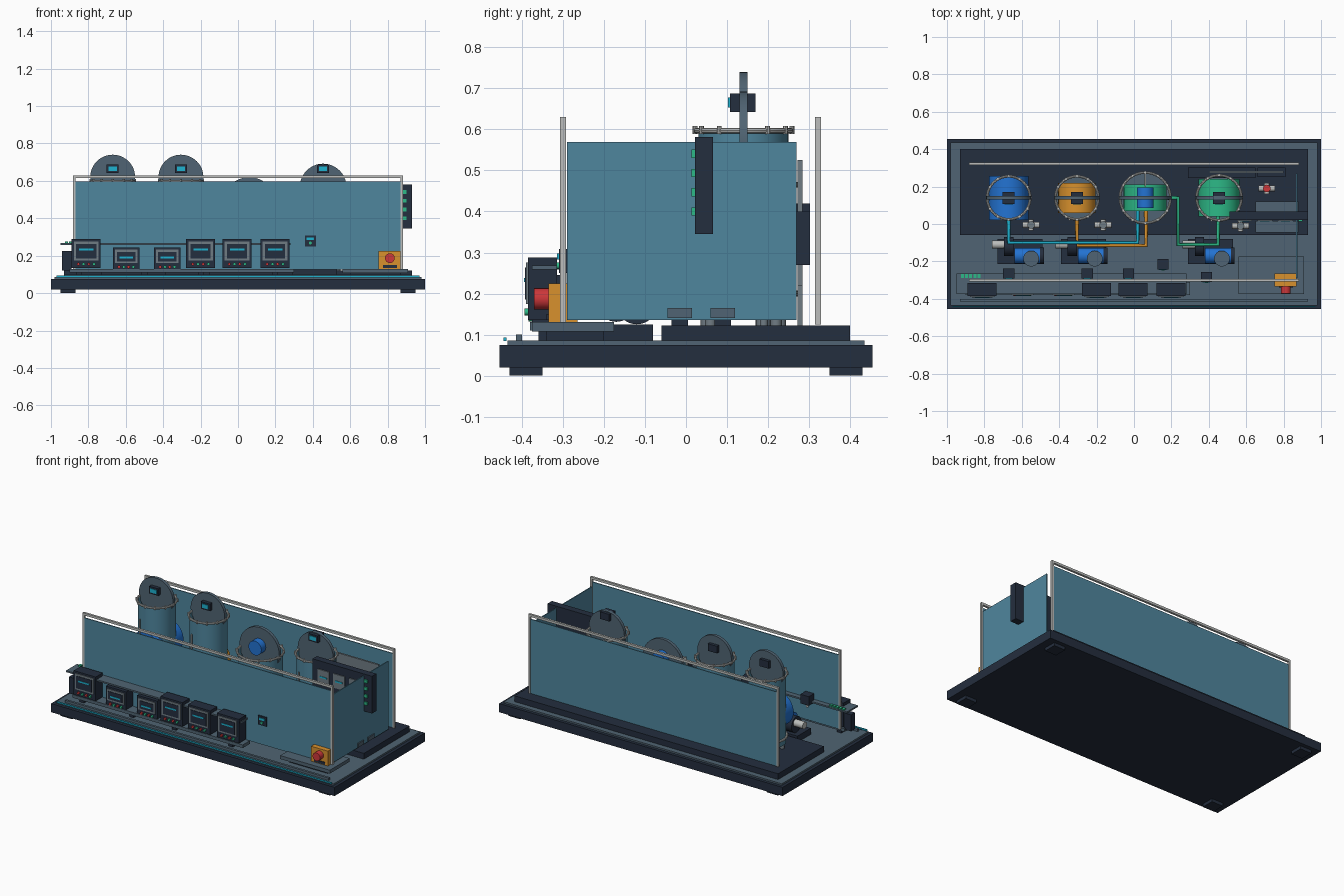
import bpy, math
from mathutils import Vector

if "Cube" in bpy.data.objects:
    bpy.data.objects.remove(bpy.data.objects["Cube"])


def material(name, r, g, b):
    lin = [((c / 255 + 0.055) / 1.055) ** 2.4 for c in (r, g, b)] + [1]
    m = bpy.data.materials.new(name)
    m.use_nodes = True
    m.diffuse_color = lin
    m.node_tree.nodes["Principled BSDF"].inputs["Base Color"].default_value = lin
    return m


glass = material("blue glass", 79, 134, 158)
steel = material("slate steel", 80, 100, 115)
dark = material("dark navy", 36, 46, 62)
pale = material("pale metal", 188, 190, 188)
grey = material("mid grey", 112, 124, 132)
blue = material("blue", 35, 115, 210)
orange = material("orange", 216, 145, 45)
green = material("green", 45, 185, 135)
cyan = material("cyan", 30, 178, 208)
red = material("red", 205, 55, 58)


def finish(name, mat, smooth=False):
    ob = bpy.context.object
    ob.name = name
    ob.data.materials.append(mat)
    if smooth:
        bpy.ops.object.shade_smooth_by_angle(angle=math.radians(40))
    return ob


def box(name, mat, x, y, z):
    """Box from (low, high) ranges."""
    lo, hi = Vector((x[0], y[0], z[0])), Vector((x[1], y[1], z[1]))
    bpy.ops.mesh.primitive_cube_add(size=1, location=(lo + hi) / 2)
    bpy.context.object.scale = hi - lo
    bpy.ops.object.transform_apply(location=False, rotation=False, scale=True)
    return finish(name, mat)


def cyl(name, mat, centre, r, length, axis="z", cap="NGON", sides=40):
    rot = {"x": (0, math.pi / 2, 0), "y": (math.pi / 2, 0, 0), "z": (0, 0, 0)}[axis]
    bpy.ops.mesh.primitive_cylinder_add(vertices=sides, radius=r, depth=length,
                                        end_fill_type=cap, location=centre, rotation=rot)
    return finish(name, mat, True)


def pipe(name, mat, points, r=0.011):
    cu = bpy.data.curves.new(name, "CURVE")
    cu.dimensions = "3D"
    cu.bevel_depth = r
    cu.bevel_resolution = 3
    cu.use_fill_caps = True
    sp = cu.splines.new("POLY")
    sp.points.add(len(points) - 1)
    for p, co in zip(sp.points, points):
        p.co = (*co, 1)
    cu.materials.append(mat)
    bpy.context.collection.objects.link(bpy.data.objects.new(name, cu))


# Base, feet, deck and trays
box("base_plinth", dark, (-1, 1), (-.455, .455), (.02, .075))
for sx in (-1, 1):
    for sy in (-1, 1):
        cx, cy = sx * .91, sy * .39
        box("foot", dark, (cx - .04, cx + .04), (cy - .04, cy + .04), (0, .02))
box("deck_plate", steel, (-.98, .98), (-.435, .435), (.075, .085))
box("tank_tray", dark, (-.93, .93), (-.06, .4), (.085, .122))
box("stop_pad", steel, (.56, .91), (-.375, -.175), (.108, .13))
box("pad_support", dark, (.6, .87), (-.34, -.2), (.085, .108))
box("light_strip", cyan, (-.97, .97), (-.445, -.438), (.084, .093))
box("cable_duct", steel, (-.93, .93), (-.415, -.4), (.085, .1))
box("instrument_shelf", steel, (-.95, .28), (-.375, -.265), (.258, .268))
box("shelf_lower_plate", steel, (-.9, .3), (-.38, -.31), (.11, .13))
for x in (-.85, -.5, -.2, .2):
    box("shelf_leg", dark, (x - .015, x + .015), (-.36, -.33), (.085, .11))

# Guard panels with rails and posts
for label, y in (("front", -.3), ("back", .322)):
    box(label + "_panel", glass, (-.87, .87), (y - .003, y + .003), (.125, .598))
    box(label + "_rail", pale, (-.881, .881), (y - .007, y + .007), (.615, .63))
    for sx in (-1, 1):
        box(label + "_post", pale, (sx * .875 - .006, sx * .875 + .006),
            (y - .007, y + .007), (.125, .63))
box("side_panel", glass, (.867, .873), (-.29, .27), (.135, .57))

# Tanks: x, radius, rim height, disc centre height, fluid colour, fluid size
TY = .14
tanks = [(-.67, .11, .597, .62, blue, .105, .235, .33),
         (-.305, .11, .597, .62, orange, .1, .16, .31),
         (.06, .13, .465, .48, green, .115, .14, .28),
         (.455, .115, .555, .567, green, .11, .2, .3)]
for x, r, rim, disc, fluid, fr, fl, fz in tanks:
    cyl("tank_wall", glass, (x, TY, (rim + .16) / 2), r, rim - .16, cap="NOTHING")
    cyl("tank_floor", steel, (x, TY, .165), r * .99, .012)
    cyl("tank_fluid", fluid, (x, TY, fz), fr, fl, "y")
    cyl("tank_disc", steel, (x, TY, disc), r + .01, .02, "y", sides=48)
    for z in (rim, .2):
        bpy.ops.mesh.primitive_torus_add(location=(x, TY, z), major_radius=r + .005,
                                         minor_radius=.007, major_segments=40, minor_segments=8)
        finish("tank_ring", pale, True)
    for i in range(12):
        a = math.tau * i / 12
        c, s = math.cos(a), math.sin(a)
        cyl("rim_bolt", pale, (x + (r + .008) * c, TY + (r + .008) * s, rim + .002),
            .006, .02, sides=8)
        if i % 3 == 1:
            cyl("tank_leg", grey, (x + r * .8 * c, TY + r * .8 * s, .14), .014, .05, sides=12)
    cyl("level_tube", pale, (x - .04, TY - r - .006, rim * .6), .005, rim * .5, sides=10)
    if x == .06:
        cyl("mixer_motor", blue, (x, TY, .505), .045, .11, "y")
        box("mixer_bracket", pale, (x - .005, x + .005), (.2, .28), (.46, .47))
    else:
        box("level_display", dark, (x - .032, x + .032), (.107, .17), (.643, .688))
        box("level_screen", cyan, (x - .022, x + .022), (.103, .107), (.653, .678))

# Pumps with motors
for x in (-.6, -.26, .42):
    box("pump_base", dark, (x - .13, x + .11), (-.215, -.08), (.085, .125))
    cyl("pump_motor", blue, (x + .03, -.17, .175), .042, .14, "x")
    cyl("motor_end", dark, (x + .108, -.17, .175), .044, .02, "x")
    cyl("pump_housing", steel, (x + .05, -.185, .2), .042, .06)
    cyl("pump_head", dark, (x - .07, -.12, .175), .05, .05, "x")
    cyl("pump_inlet", pale, (x - .125, -.11, .19), .022, .07, "x")

# Coloured process pipes
PZ = .22
pipe("cyan_pipe", cyan, [(-.67, .03, PZ), (-.67, -.1, PZ), (.02, -.1, PZ), (.02, .1, PZ)])
pipe("orange_pipe", orange, [(-.305, .03, PZ), (-.305, -.115, PZ - .02),
                             (.065, -.115, PZ - .02), (.065, .07, PZ - .02)])
pipe("green_pipe", green, [(.18, .14, .3), (.235, .14, .3), (.235, -.11, PZ),
                           (.45, -.11, PZ), (.45, .04, PZ)])

# Valves
for x, y, cap in ((-.55, -.005, grey), (-.165, -.005, grey), (.57, -.01, grey), (.71, .19, red)):
    cyl("valve_body", pale, (x, y, .19), .016, .09, "x", sides=16)
    cyl("valve_stem", pale, (x, y, .19), .014, .06, "y", sides=16)
    cyl("valve_riser", grey, (x, y, .16), .01, .08, sides=12)
    cyl("valve_cap", cap, (x, y, .215), .02, .02, sides=16)


# Instrument boxes on the front
def controller(x, w, z0, z1, y0=-.385):
    h = w / 2
    box("controller_case", dark, (x - h, x + h), (y0, y0 + .07), (z0, z1))
    box("controller_bezel", grey, (x - h * .85, x + h * .85), (y0 - .005, y0),
        (z0 + .04, z1 - .012))
    box("controller_screen", dark, (x - h * .7, x + h * .7), (y0 - .008, y0 - .004),
        (z0 + .05, z1 - .025))
    box("controller_readout", cyan, (x - h * .5, x + h * .5), (y0 - .01, y0 - .007),
        (z1 - .06, z1 - .05))
    for i, m in enumerate((red, green, red, green)):
        cyl("controller_button", m, (x + (i - 1.5) * w * .18, y0 - .004, z0 + .02),
            .008, .01, "y", sides=12)


for x in (-.812, -.2, -.005, .198):
    controller(x, .155, .135, .288)
for x in (-.598, -.378):
    controller(x, .142, .12, .245, -.375)

# Small sensor displays
for x, y in ((-.67, -.265), (-.25, -.265), (-.03, -.265), (.155, -.215), (.387, -.283)):
    box("sensor_case", dark, (x - .03, x + .03), (y - .027, y + .027), (.25, .308))
    box("sensor_screen", cyan, (x - .02, x + .02), (y - .031, y - .027), (.283, .297))
    cyl("sensor_lamp", green, (x, y - .029, .268), .008, .008, "y", sides=12)
    cyl("sensor_stem", pale, (x, y, .24), .008, .03, sides=10)
for i in range(5):
    x = -.925 + i * .022
    box("terminal_block", green, (x, x + .016), (-.29, -.268), (.268, .276))
box("terminal_box", dark, (-.94, -.89), (-.36, -.32), (.12, .225))

# Emergency stop
box("stop_case", orange, (.75, .868), (-.335, -.265), (.13, .225))
cyl("stop_button", red, (.812, -.353, .187), .026, .036, "y", sides=24)
box("stop_plate", dark, (.775, .85), (-.34, -.335), (.135, .15))

# Control cabinet through the side panel
box("control_cabinet", dark, (.51, .93), (.022, .066), (.345, .582))
for i in range(4):
    z = .39 + i * .047
    box("cabinet_lamp", green, (.88, .9), (.014, .022), (z, z + .02))
for x in (.55, .66, .77):
    box("cabinet_frame", grey, (x, x + .08), (.016, .022), (.44, .53))
    box("cabinet_screen", cyan, (x + .015, x + .065), (.013, .017), (.48, .49))

# Rear equipment and side ducts
box("rear_drive_box", dark, (.29, .65), (.245, .302), (.27, .42))
box("rear_meter_box", dark, (.66, .81), (.25, .302), (.27, .4))
box("rear_mount_plate", grey, (.4, .8), (.272, .284), (.22, .525))
box("rear_mount_leg", grey, (.58, .62), (.272, .284), (.12, .22))
for y in (-.045, .06):
    box("side_duct", steel, (.65, .88), (y, y + .06), (.14, .165))
    box("duct_stand", dark, (.7, .84), (y + .01, y + .05), (.12, .14))
